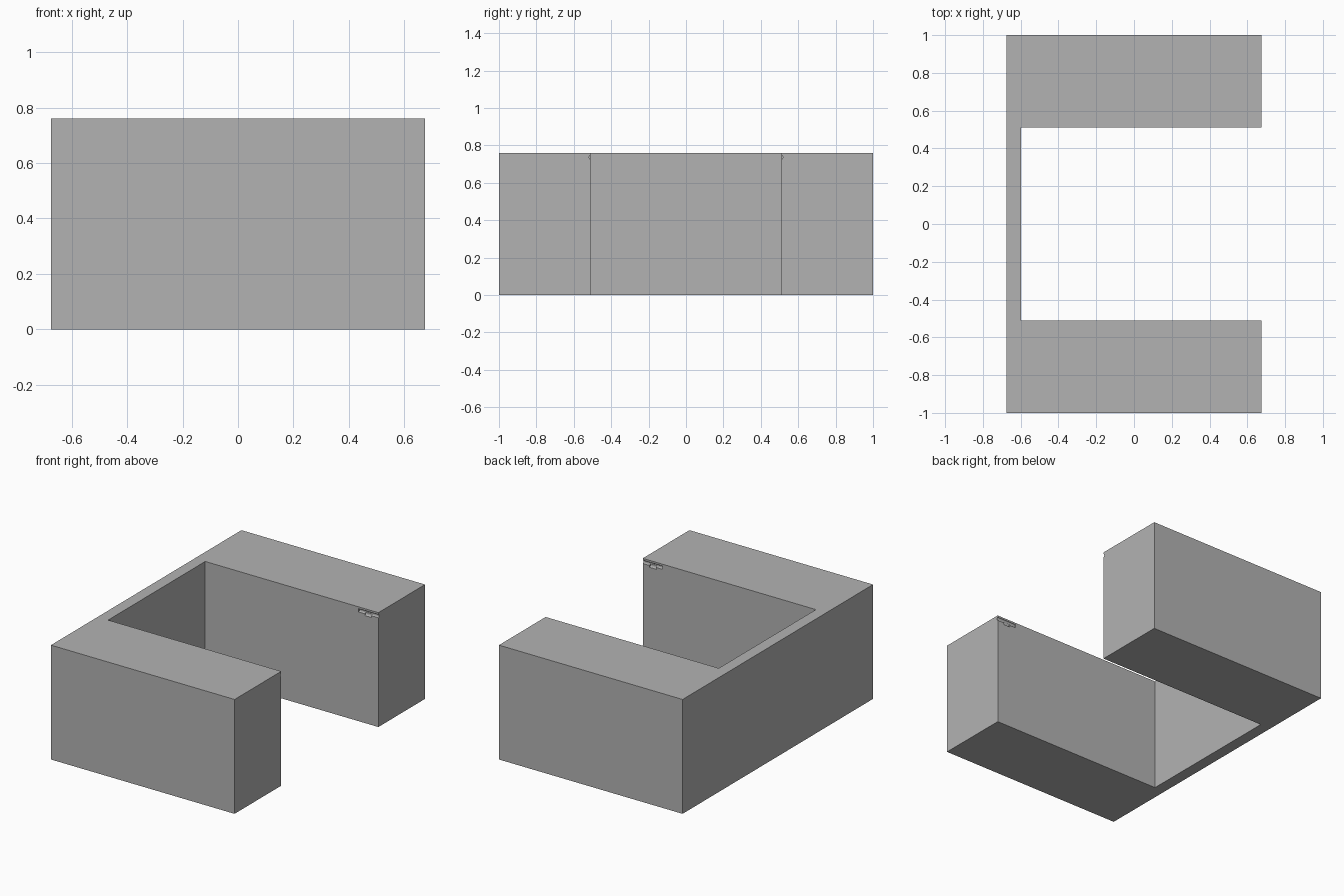
import bpy
import bmesh
import math
from mathutils import Vector

cube = bpy.data.objects.get("Cube")
if cube:
    bpy.data.objects.remove(cube, do_unlink=True)

# Overall dimensions
HALF_X, HALF_Y, HEIGHT = 0.675, 1.0, 0.76
WALL_X, ARM_Y = -0.598, 0.51

grey = bpy.data.materials.new("plain grey")
grey.use_nodes = True
colour = (0.45, 0.45, 0.45, 1)
grey.diffuse_color = colour
grey.node_tree.nodes["Principled BSDF"].inputs["Base Color"].default_value = colour


def prism(name, outline, direction):
    """Extrude a closed outline along a direction."""
    bm = bmesh.new()
    face = bm.faces.new([bm.verts.new(p) for p in outline])
    extruded = bmesh.ops.extrude_face_region(bm, geom=[face])["geom"]
    verts = [v for v in extruded if isinstance(v, bmesh.types.BMVert)]
    bmesh.ops.translate(bm, verts=verts, vec=Vector(direction))
    bmesh.ops.recalc_face_normals(bm, faces=bm.faces)
    mesh = bpy.data.meshes.new(name)
    bm.to_mesh(mesh)
    bm.free()
    mesh.materials.append(grey)
    obj = bpy.data.objects.new(name, mesh)
    bpy.context.collection.objects.link(obj)
    return obj


# U-shaped body: a thin wall joining two thick arms
plan = [(-HALF_X, -HALF_Y), (HALF_X, -HALF_Y), (HALF_X, -ARM_Y), (WALL_X, -ARM_Y),
        (WALL_X, ARM_Y), (HALF_X, ARM_Y), (HALF_X, HALF_Y), (-HALF_X, HALF_Y)]
body = prism("u_shaped_body", [(x, y, 0) for x, y in plan], (0, 0, HEIGHT))


def groove_cutter(name, side, x0, x1, low, high, depth):
    """Shallow rounded groove along x in an arm's inner face."""
    middle, half = (low + high) / 2, (high - low) / 2
    arc = []
    for i in range(7):
        angle = math.pi * (i / 6 - 0.5)
        arc.append((x0, side * (ARM_Y + depth * math.cos(angle)),
                    middle + half * math.sin(angle)))
    mouth = side * (ARM_Y - 0.01)
    outline = arc + [(x0, mouth, high), (x0, mouth, low)]
    cutter = prism(name, outline, (x1 - x0, 0, 0))
    cutter.hide_render = True
    cutter.hide_set(True)
    cut = body.modifiers.new(name, "BOOLEAN")
    cut.operation = "DIFFERENCE"
    cut.solver = "EXACT"
    cut.object = cutter
    return cutter


# Latch recesses: a slot open at the arm's end with a deeper middle notch
cutters = []
for side, label in ((-1, "front"), (1, "back")):
    cutters.append(groove_cutter(label + "_slot_cutter", side, 0.53, 0.70,
                                 0.726, 0.748, 0.008))
    cutters.append(groove_cutter(label + "_notch_cutter", side, 0.575, 0.625,
                                 0.714, 0.742, 0.01))

# Bake the cuts so that only the finished body remains
bpy.context.view_layer.update()
graph = bpy.context.evaluated_depsgraph_get()
finished = bpy.data.meshes.new_from_object(body.evaluated_get(graph))
body.modifiers.clear()
body.data = finished
for cutter in cutters:
    bpy.data.objects.remove(cutter, do_unlink=True)
